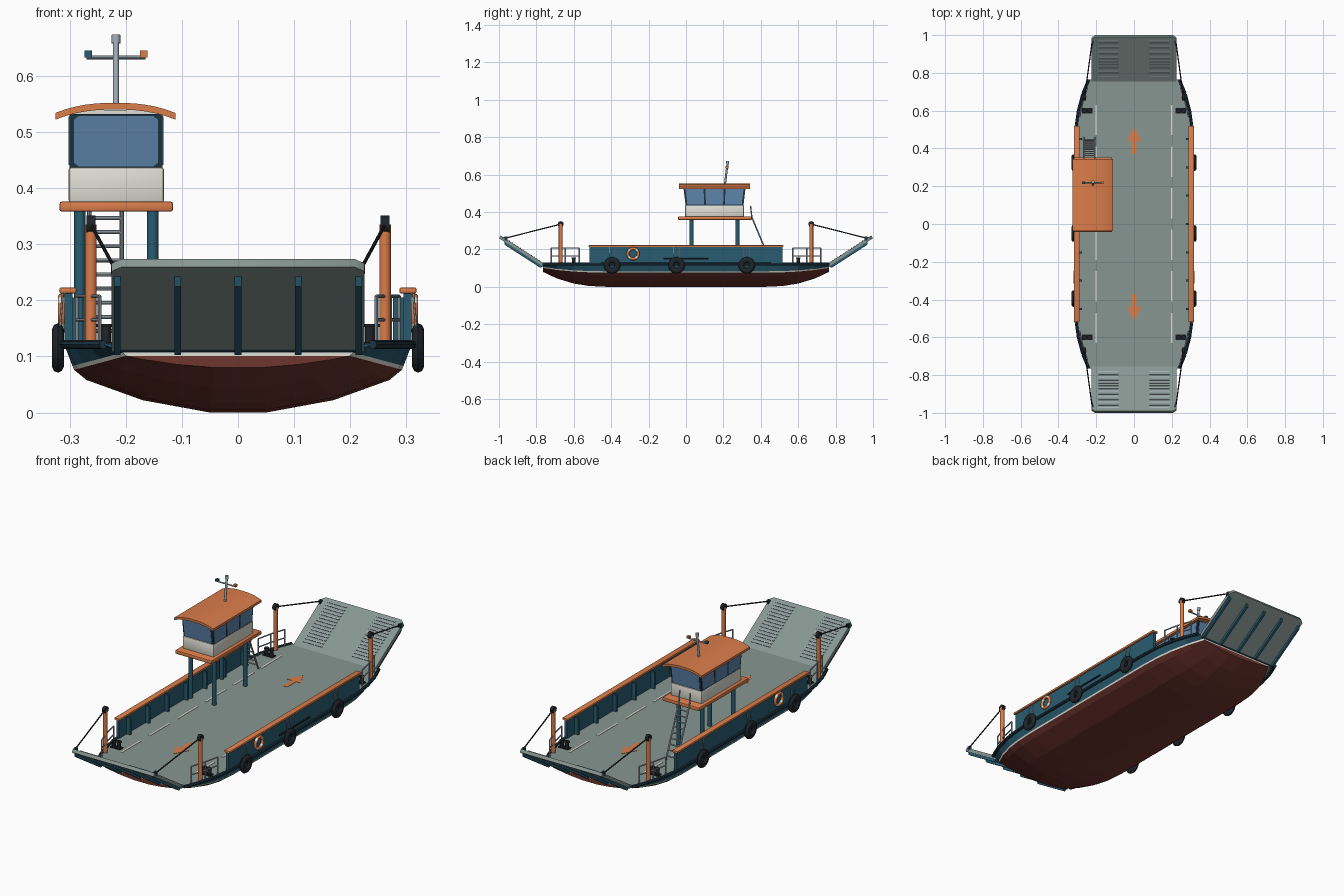
import bpy, bmesh
from math import pi, sin, cos, atan2
from mathutils import Vector, Matrix

if "Cube" in bpy.data.objects:
    bpy.data.objects.remove(bpy.data.objects["Cube"])


def material(name, *srgb):
    m = bpy.data.materials.new(name)
    m.use_nodes = True
    col = [((c + 0.055) / 1.055) ** 2.4 for c in srgb] + [1]
    m.diffuse_color = col
    m.node_tree.nodes["Principled BSDF"].inputs["Base Color"].default_value = col
    return m


BLUE = material("hull blue", 0.16, 0.36, 0.44)
RED = material("bottom red", 0.44, 0.21, 0.18)
CREAM = material("cream white", 0.88, 0.88, 0.84)
DECK = material("deck grey green", 0.53, 0.59, 0.57)
ORANGE = material("safety orange", 0.86, 0.49, 0.29)
DARK = material("rubber black", 0.12, 0.14, 0.16)
NAVY = material("frame navy", 0.12, 0.21, 0.26)
GLASS = material("window glass", 0.36, 0.52, 0.67)
STEEL = material("steel grey", 0.64, 0.69, 0.72)


def finish(name, bm, *mats):
    bmesh.ops.recalc_face_normals(bm, faces=bm.faces)
    me = bpy.data.meshes.new(name)
    bm.to_mesh(me)
    bm.free()
    for m in mats:
        me.materials.append(m)
    ob = bpy.data.objects.new(name, me)
    bpy.context.collection.objects.link(ob)
    return ob


def box(name, mat, x0, x1, y0, y1, z0, z1, bevel=0):
    bm = bmesh.new()
    bmesh.ops.create_cube(bm, size=1)
    for v in bm.verts:
        v.co = ((x0 + x1) / 2 + v.co.x * (x1 - x0),
                (y0 + y1) / 2 + v.co.y * (y1 - y0),
                (z0 + z1) / 2 + v.co.z * (z1 - z0))
    if bevel:
        bmesh.ops.bevel(bm, geom=bm.edges[:], offset=bevel, segments=2, profile=0.5, affect='EDGES')
    return finish(name, bm, mat)


def prism(name, mat, points, push):
    bm = bmesh.new()
    a = [bm.verts.new(p) for p in points]
    b = [bm.verts.new(Vector(p) + Vector(push)) for p in points]
    bm.faces.new(a)
    bm.faces.new(b[::-1])
    for i in range(len(a)):
        j = (i + 1) % len(a)
        bm.faces.new((a[i], a[j], b[j], b[i]))
    return finish(name, bm, mat)


def rod(name, mat, p, q, r, sides=10):
    p, q = Vector(p), Vector(q)
    bm = bmesh.new()
    rot = (q - p).to_track_quat('Z', 'Y').to_matrix().to_4x4()
    bmesh.ops.create_cone(bm, cap_ends=True, segments=sides, radius1=r, radius2=r,
                          depth=(q - p).length, matrix=Matrix.Translation((p + q) / 2) @ rot)
    return finish(name, bm, mat)


def ring(name, mats, centre, major, minor, flat=1, banded=False):
    # Torus with its axis along x
    bm = bmesh.new()
    n, k = 32, 10
    v = [[bm.verts.new((centre[0] + flat * minor * sin(2 * pi * j / k),
                        centre[1] + (major + minor * cos(2 * pi * j / k)) * cos(2 * pi * i / n),
                        centre[2] + (major + minor * cos(2 * pi * j / k)) * sin(2 * pi * i / n)))
          for j in range(k)] for i in range(n)]
    for i in range(n):
        for j in range(k):
            f = bm.faces.new((v[i][j], v[(i + 1) % n][j], v[(i + 1) % n][(j + 1) % k], v[i][(j + 1) % k]))
            f.material_index = int(banded and (i + 5) % 8 < 2)
    return finish(name, bm, *mats)


# Hull lofted from a midship section to the narrow end sections
mid = [(0.05, 0), (0.17, 0.022), (0.27, 0.058), (0.292, 0.076), (0.295, 0.083), (0.31, 0.122)]
end = [(0.04, 0.08), (0.11, 0.086), (0.17, 0.095), (0.2, 0.101), (0.205, 0.107), (0.24, 0.122)]
half = [(0.42, 0), (0.52, 0.06), (0.6, 0.22), (0.69, 0.56), (0.765, 1)]
stations = [(-y, t) for y, t in half[::-1]] + half
bm = bmesh.new()
loops = []
for y, t in stations:
    right = [(a + (c - a) * t, b + (d - b) * t) for (a, b), (c, d) in zip(mid, end)]
    loops.append([bm.verts.new((x, y, z)) for x, z in [(-x, z) for x, z in right[::-1]] + right])
band = [0, 2, 1, 1, 1, 1, 1, 1, 1, 2, 0]
for a, b in zip(loops, loops[1:]):
    for i in range(11):
        bm.faces.new((a[i], a[i + 1], b[i + 1], b[i])).material_index = band[i]
    bm.faces.new((a[0], b[0], b[11], a[11])).material_index = 3
for r in (loops[0], loops[-1]):
    bm.faces.new((r[0], r[1], r[10], r[11])).material_index = 0
    bm.faces.new((r[1], r[2], r[9], r[10])).material_index = 2
    bm.faces.new(r[2:10]).material_index = 1
finish("hull", bm, BLUE, RED, CREAM, DECK)


def edge_x(y):
    # Half width of the deck at a given length position
    y = abs(y)
    for (a, s), (b, t) in zip(half, half[1:]):
        if a <= y <= b:
            return 0.31 - 0.07 * (s + (t - s) * (y - a) / (b - a))
    return 0.31


# Sides: rub rail, bulwark, tyres, lifebuoy
for s, side in ((1, "left"), (-1, "right")):
    for (y0, _), (y1, _) in zip(stations, stations[1:]):
        rod(side + "_rub_rail", NAVY, (s * edge_x(y0), y0, 0.121), (s * edge_x(y1), y1, 0.121), 0.008, 8)
    box(side + "_bulwark", BLUE, *sorted((s * 0.295, s * 0.309)), -0.515, 0.515, 0.12, 0.214)
    box(side + "_bulwark_cap", ORANGE, *sorted((s * 0.288, s * 0.318)), -0.52, 0.52, 0.212, 0.223, 0.003)
    for i in range(7):
        y = -0.45 + 0.15 * i
        box(side + "_stiffener", BLUE, *sorted((s * 0.276, s * 0.296)), y - 0.005, y + 0.005, 0.12, 0.205)
    for y in (-0.395, -0.05, 0.325):
        ring(side + "_tyre", [DARK], (s * 0.321, y, 0.115), 0.029, 0.015, 0.75)
        for d in (-0.015, 0.015):
            rod(side + "_tyre_chain", STEEL, (s * 0.312, y + d, 0.215), (s * 0.318, y + d, 0.145), 0.0022, 6)
    ring(side + "_lifebuoy", [ORANGE, CREAM], (s * 0.314, -0.283, 0.177), 0.028, 0.0075, 1, True)
    for i in range(6):
        y = -0.55 + 0.22 * i
        box(side + "_lane_dash", CREAM, *sorted((s * 0.197, s * 0.205)), y - 0.08, y + 0.08, 0.121, 0.1235)
rod("side_pipe", DARK, (0.313, -0.12, 0.15), (0.313, 0.12, 0.15), 0.004, 8)

# Ends: ramp, ribs, treads, arrow, masts, railings, bollards
tilt = atan2(0.152, 0.235)
for s, place in ((-1, "front"), (1, "rear")):
    def ramp(x, u, n=0.0):
        return Vector((x, s * (0.755 + u * cos(tilt) - n * sin(tilt)), 0.122 + u * sin(tilt) + n * cos(tilt)))

    up = ramp(0, 0, 1) - ramp(0, 0)
    plate = [(-0.225, 0), (0.225, 0), (0.225, 0.265), (0.207, 0.28), (-0.207, 0.28), (-0.225, 0.265)]
    prism(place + "_ramp", DECK, [ramp(x, u) for x, u in plate], up * -0.017)
    rod(place + "_ramp_hinge", NAVY, (-0.22, s * 0.765, 0.115), (0.22, s * 0.765, 0.115), 0.007)
    for i in range(5):
        x = (i - 2) * 0.1075
        rib = [ramp(x - 0.006, u, n) for u, n in ((0, -0.015), (0.25, -0.015), (0.235, -0.03), (0.01, -0.03))]
        prism(place + "_ramp_rib", BLUE, rib, (0.012, 0, 0))
    for x in (-0.135, 0.135):
        for i in range(14):
            u = 0.03 + i * 0.0175
            tread = [ramp(x + dx, u + du) for dx, du in ((-0.053, 0), (0.053, 0), (0.053, 0.005), (-0.053, 0.005))]
            prism(place + "_ramp_tread", STEEL, tread, up * 0.003)
    arrow = [(-0.012, 0.37), (0.012, 0.37), (0.012, 0.44), (0.038, 0.44),
             (0, 0.51), (-0.038, 0.44), (-0.012, 0.44)]
    prism(place + "_deck_arrow", ORANGE, [(x, s * y, 0.121) for x, y in arrow], (0, 0, 0.0025))
    for k in (-1, 1):
        top = Vector((k * 0.262, s * 0.67, 0.335))
        rod(place + "_mast", ORANGE, (top.x, top.y, 0.12), top, 0.0105, 14)
        rod(place + "_sheave", DARK, top - Vector((0.008, 0, 0)), top + Vector((0.008, 0, 0)), 0.016, 16)
        rod(place + "_cable", DARK, top, ramp(k * 0.222, 0.25, 0.004), 0.0032, 8)
        box(place + "_cable_lug", NAVY, k * 0.22 - 0.006, k * 0.22 + 0.006,
            s * 0.963 - 0.008, s * 0.963 + 0.008, 0.247, 0.268)
        posts = [Vector((k * (edge_x(y) - 0.012), s * y, 0.12)) for y in (0.57, 0.645, 0.72)]
        for p in posts:
            rod(place + "_rail_post", STEEL, p, p + Vector((0, 0, 0.088)), 0.0035, 8)
        for a, b in zip(posts, posts[1:]):
            for h in (0.045, 0.087):
                rod(place + "_handrail", STEEL, a + Vector((0, 0, h)), b + Vector((0, 0, h)), 0.0032, 8)
        for x in (0.235, 0.262):
            rod(place + "_bollard", DARK, (k * x, s * 0.6, 0.12), (k * x, s * 0.6, 0.152), 0.009, 12)
            rod(place + "_bollard_head", DARK, (k * x, s * 0.6, 0.152), (k * x, s * 0.6, 0.158), 0.012, 12)
        box(place + "_bollard_base", DARK, k * 0.2485 - 0.028, k * 0.2485 + 0.028,
            s * 0.6 - 0.014, s * 0.6 + 0.014, 0.12, 0.126)

# Wheelhouse on columns
for x in (-0.282, -0.152):
    for y in (0.03, 0.275):
        rod("column", BLUE, (x, y, 0.12), (x, y, 0.362), 0.0105, 14)
box("platform", ORANGE, -0.318, -0.116, -0.042, 0.352, 0.358, 0.376, 0.004)
box("cabin_base", CREAM, -0.302, -0.132, -0.005, 0.31, 0.374, 0.437, 0.005)
Y0, Y1, FLARE = 0.0, 0.305, 0.012
frame = [(Y0, 0.435), (Y1, 0.435), (Y1 + FLARE, 0.532), (Y0 - FLARE, 0.532)]
prism("window_frame", NAVY, [(-0.3, y, z) for y, z in frame], (0.165, 0, 0))


def pane(a, b):
    # Flared side pane between two fractions of the cabin length
    at = lambda f, h: (Y0 - FLARE * h + f * (Y1 - Y0 + 2 * FLARE * h), 0.435 + 0.097 * h)
    return [at(a, 0.06), at(b, 0.06), at(b, 0.95), at(a, 0.95)]


for x, push in ((-0.302, 0.004), (-0.137, 0.004)):
    for a, b in ((0.025, 0.32), (0.35, 0.65), (0.68, 0.975)):
        prism("side_window", GLASS, [(x, y, z) for y, z in pane(a, b)], (push, 0, 0))
for y, s in ((Y0, -1), (Y1, 1)):
    shape = [(-0.284, 0.04), (-0.151, 0.04), (-0.143, 0.1), (-0.143, 0.9), (-0.151, 0.96),
             (-0.284, 0.96), (-0.292, 0.9), (-0.292, 0.1)]
    prism("end_window", GLASS, [(x, y + s * (FLARE * h - 0.002), 0.435 + 0.097 * h) for x, h in shape],
          (0, s * 0.004, 0))
box("ceiling", CREAM, -0.297, -0.138, -0.008, 0.313, 0.531, 0.539)
arc = [(-0.2185 + 0.107 * t / 6, 0.552 - 0.018 * abs(t / 6) ** 2.4) for t in range(-6, 7)]
outline = [(x, -0.037, z) for x, z in arc] + [(x, -0.037, z - 0.012) for x, z in arc[::-1]]
prism("roof", ORANGE, outline, (0, 0.38, 0))

# Signal mast with lights
rod("signal_mast", STEEL, (-0.2175, 0.208, 0.545), (-0.2175, 0.222, 0.66), 0.0055, 12)
rod("mast_light", STEEL, (-0.2175, 0.222, 0.658), (-0.2175, 0.223, 0.673), 0.008, 12)
rod("mast_crossbar", STEEL, (-0.27, 0.219, 0.633), (-0.165, 0.219, 0.633), 0.0035, 8)
for x, mat in ((-0.267, BLUE), (-0.168, ORANGE)):
    box("signal_light", mat, x - 0.007, x + 0.007, 0.212, 0.226, 0.633, 0.645)

# Ladder from the deck to the platform
foot, head = Vector((0, 0.457, 0.12)), Vector((0, 0.352, 0.372))
for x in (-0.265, -0.207):
    off = Vector((x, 0, 0))
    rod("ladder_rail", STEEL, foot + off, head + off, 0.004, 8)
    rod("ladder_grip", STEEL, head + off, head + off + Vector((0, -0.007, 0.06)), 0.0035, 8)
for i in range(1, 10):
    p = foot.lerp(head, i / 10)
    rod("ladder_rung", STEEL, p + Vector((-0.265, 0, 0)), p + Vector((-0.207, 0, 0)), 0.0035, 8)

# Smooth the round parts, keep the hull faceted
for ob in bpy.context.scene.objects:
    ob.select_set(ob.type == 'MESH' and ob.name != "hull")
    if ob.select_get():
        bpy.context.view_layer.objects.active = ob
bpy.ops.object.shade_smooth_by_angle(angle=0.7)
